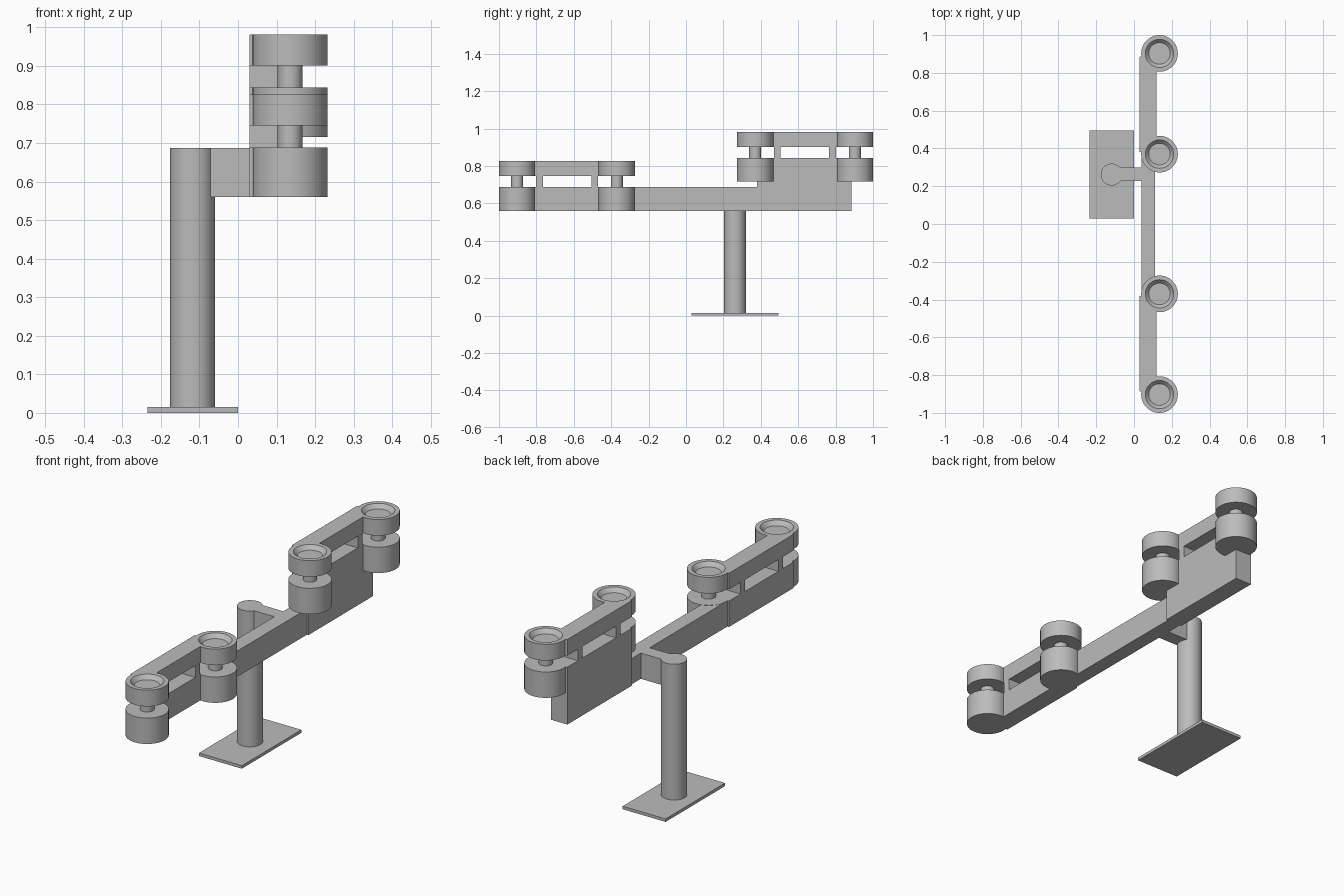
import bpy
import bmesh
from math import cos, sin, pi, radians

if "Cube" in bpy.data.objects:
    bpy.data.objects.remove(bpy.data.objects["Cube"], do_unlink=True)

GREY = (0.5, 0.5, 0.5, 1)
mat = bpy.data.materials.new("plain grey")
mat.use_nodes = True
mat.diffuse_color = GREY
mat.node_tree.nodes["Principled BSDF"].inputs["Base Color"].default_value = GREY


def finish(name, bm, smooth=False):
    bmesh.ops.recalc_face_normals(bm, faces=bm.faces)
    mesh = bpy.data.meshes.new(name)
    bm.to_mesh(mesh)
    bm.free()
    mesh.materials.append(mat)
    obj = bpy.data.objects.new(name, mesh)
    bpy.context.collection.objects.link(obj)
    if smooth:
        bpy.ops.object.select_all(action='DESELECT')
        obj.select_set(True)
        bpy.context.view_layer.objects.active = obj
        bpy.ops.object.shade_smooth_by_angle(angle=radians(30))
    return obj


def prism(name, outline, z0, z1):
    """Extrude a plan outline from z0 to z1."""
    bm = bmesh.new()
    face = bm.faces.new([bm.verts.new((x, y, z0)) for x, y in outline])
    top = bmesh.ops.extrude_face_region(bm, geom=[face])["geom"]
    verts = [v for v in top if isinstance(v, bmesh.types.BMVert)]
    bmesh.ops.translate(bm, verts=verts, vec=(0, 0, z1 - z0))
    return finish(name, bm)


def box(name, x0, x1, y0, y1, z0, z1):
    return prism(name, [(x0, y0), (x1, y0), (x1, y1), (x0, y1)], z0, z1)


def turned(name, x, y, profile, sides=48):
    """Revolve (radius, z) points into a closed solid."""
    bm = bmesh.new()
    rings = [[bm.verts.new((x + r * cos(2 * pi * i / sides),
                            y + r * sin(2 * pi * i / sides), z))
              for i in range(sides)] for r, z in profile]
    for a, b in zip(rings, rings[1:]):
        for i in range(sides):
            j = (i + 1) % sides
            bm.faces.new((a[i], a[j], b[j], b[i]))
    bm.faces.new(rings[0])
    bm.faces.new(rings[-1])
    return finish(name, bm, smooth=True)


# Stand: base plate, post and bracket
box("base_plate", -0.235, 0, 0.03, 0.495, 0, 0.015)
turned("post", -0.118, 0.262, [(0.058, 0.01), (0.058, 0.687)])
box("bracket", -0.1, 0.045, 0.228, 0.298, 0.56, 0.687)

# Long bar joining both arms
box("cross_bar", 0.039, 0.112, -0.385, 0.385, 0.56, 0.687)

ROLL_X, ROLL_R = 0.135, 0.097
NEAR, FAR = 0.37, 0.903
LEFT, RIGHT = 0.03, 0.12


def arm(label, side, z_roll, z_top):
    """One arm with a slotted upper rail and a pair of stacked rollers."""
    z_low, z_gap, z_rail = z_roll + 0.128, z_top - 0.08, z_top
    lo, hi = sorted((side * 0.38, side * 0.885))
    box(label + "_arm_block", LEFT, RIGHT, lo, hi, 0.56, z_low)

    # Short posts on both sides of the slot
    for end, y0, y1 in (("inner", 0.47, 0.505), ("outer", 0.765, 0.802)):
        a, b = sorted((side * y0, side * y1))
        box(f"{label}_{end}_slot_post", LEFT, RIGHT, a, b, z_low, z_gap)

    # Upper rail, its ends curved to fit the rollers
    arc = [radians(173 - 73 * i / 10) for i in range(11)]
    fit = 0.09
    inner = [(ROLL_X + fit * cos(t), NEAR + fit * sin(t)) for t in arc]
    outer = [(ROLL_X + fit * cos(t), FAR - fit * sin(t)) for t in reversed(arc)]
    outline = [(LEFT, 0.38)] + inner + outer + [(LEFT, 0.885)]
    prism(label + "_upper_rail", [(x, side * y) for x, y in outline], z_gap, z_rail)

    # Rollers with a dished top, joined by a spindle
    for end, y in (("inner", NEAR), ("outer", FAR)):
        name, y = f"{label}_{end}", side * y
        turned(name + "_lower_roller", ROLL_X, y, [(ROLL_R, z_roll), (ROLL_R, z_low)])
        turned(name + "_spindle", ROLL_X, y, [(0.032, z_low - 0.01), (0.032, z_gap + 0.01)])
        turned(name + "_upper_roller", ROLL_X, y,
               [(ROLL_R, z_gap), (ROLL_R, z_rail), (0.075, z_rail), (0.057, z_rail - 0.02)])


arm("front", -1, 0.56, 0.826)
arm("rear", 1, 0.716, 0.981)
